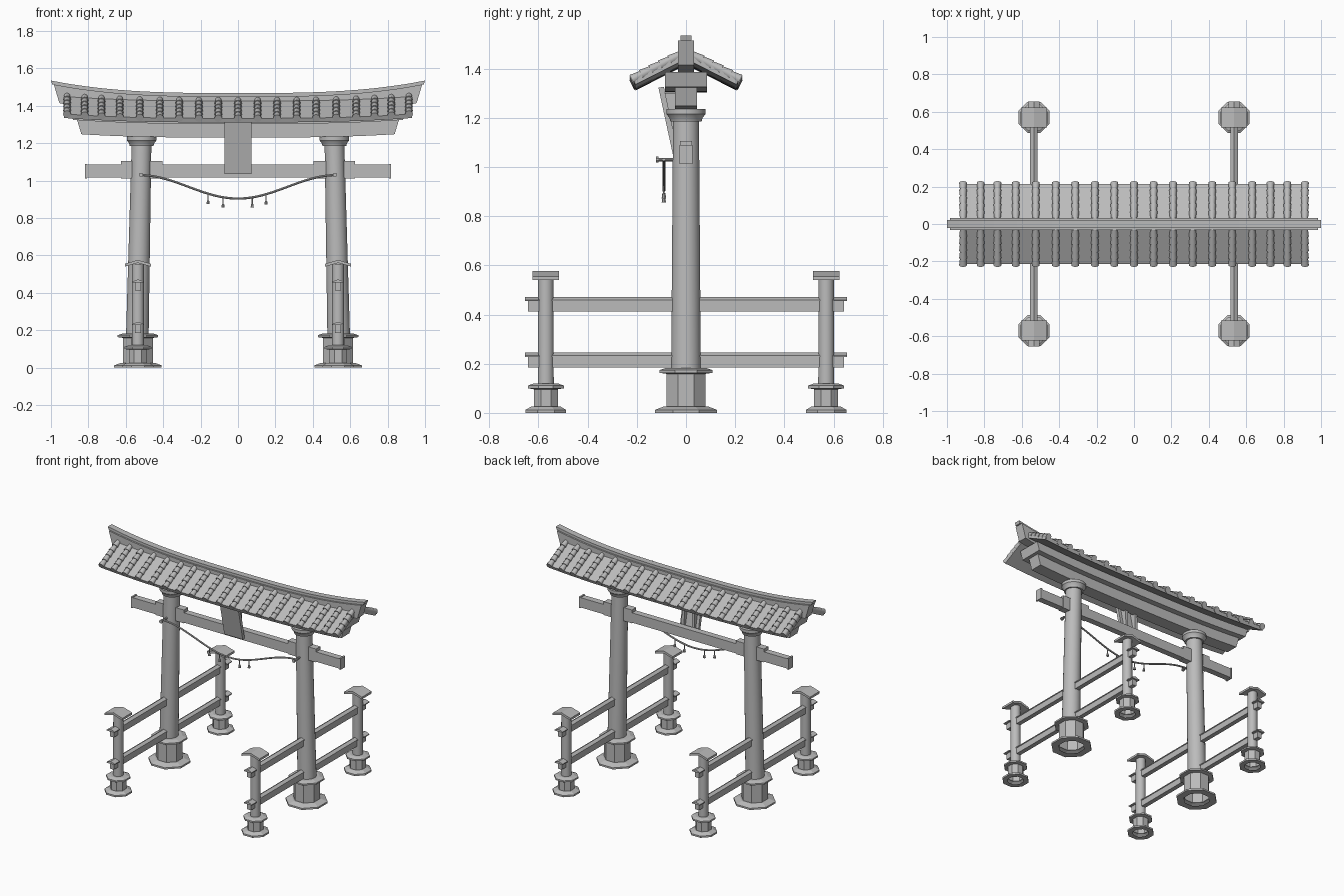
import bpy, bmesh, math
from mathutils import Vector, Matrix

cube = bpy.data.objects.get("Cube")
if cube:
    bpy.data.objects.remove(cube, do_unlink=True)

stone = bpy.data.materials.new("plain_grey")
stone.use_nodes = True
GREY = (0.5, 0.5, 0.5, 1)
stone.diffuse_color = GREY
stone.node_tree.nodes["Principled BSDF"].inputs["Base Color"].default_value = GREY


def finish(name, bm, smooth=False):
    bmesh.ops.recalc_face_normals(bm, faces=bm.faces)
    mesh = bpy.data.meshes.new(name)
    bm.to_mesh(mesh)
    bm.free()
    mesh.materials.append(stone)
    obj = bpy.data.objects.new(name, mesh)
    bpy.context.collection.objects.link(obj)
    if smooth:
        bpy.ops.object.select_all(action='DESELECT')
        obj.select_set(True)
        bpy.context.view_layer.objects.active = obj
        bpy.ops.object.shade_smooth_by_angle(angle=math.radians(35))
    return obj


def box(name, lo, hi):
    bm = bmesh.new()
    size, mid = Vector(hi) - Vector(lo), (Vector(hi) + Vector(lo)) / 2
    bmesh.ops.create_cube(bm, size=1, matrix=Matrix.Translation(mid) @ Matrix.Diagonal((*size, 1)))
    return finish(name, bm)


def loft(name, rings, caps=(True, True), smooth=False):
    """Bridge closed rings of points in order."""
    bm = bmesh.new()
    loops = [[bm.verts.new(p) for p in ring] for ring in rings]
    n = len(loops[0])
    for a, b in zip(loops, loops[1:]):
        for i in range(n):
            j = (i + 1) % n
            bm.faces.new((a[i], a[j], b[j], b[i]))
    for loop, cap in zip((loops[0], loops[-1]), caps):
        if cap:
            bm.faces.new(loop)
    return finish(name, bm, smooth)


def turned(name, profile, sides, x, y, caps=(True, True), lean=0, smooth=False):
    """Stack of polygons from (apothem, z) points; lean shifts x per unit of z."""
    k = 1 / math.cos(math.pi / sides) if sides == 8 else 1
    rings = []
    for r, z in profile:
        angles = [(i + 0.5) * math.tau / sides for i in range(sides)]
        rings.append([(x + lean * z + k * r * math.cos(a), y + k * r * math.sin(a), z) for a in angles])
    return loft(name, rings, caps, smooth)


def prism(name, outline, axis, start, end):
    """Extrude a 2D outline along x (outline y,z) or y (outline x,z)."""
    def place(p, t):
        return (t, p[0], p[1]) if axis == "x" else (p[0], t, p[1])
    return loft(name, [[place(p, t) for p in outline] for t in (start, end)])


def curved_beam(name, outline, length, rise, slant=0):
    """Long x beam whose ends sweep upward; slant leans the end faces out."""
    top = max(z for _, z in outline)
    rings = []
    for i in range(33):
        t = i / 16 - 1
        ring = []
        for y, z in outline:
            x = t * (length - slant * (top - z))
            ring.append((x, y, z + rise * abs(t) ** 3))
        rings.append(ring)
    return loft(name, rings)


def rect(w, z0, z1):
    return [(-w, z0), (w, z0), (w, z1), (-w, z1)]


def base(name, x, y, foot, drum, lip, top):
    """Hollow octagonal pedestal with foot and lip plates."""
    turned(name, [(drum, 0), (foot, 0), (foot, 0.012), (drum + 0.01, 0.026), (drum, 0.026),
                  (drum, top - 0.024), (lip, top - 0.02), (lip, top - 0.009),
                  (drum, top)], 8, x, y, caps=(False, True))


for side, sx in (("right", -1), ("left", 1)):
    # main pillar, leaning slightly inward
    base(side + "_pillar_base", sx * 0.535, 0, 0.127, 0.08, 0.108, 0.183)
    turned(side + "_pillar", [(0.061, 0.17), (0.053, 1.2)], 24, sx * 0.542, 0,
           lean=-sx * 0.022, smooth=True)
    turned(side + "_pillar_cap", [(0.064, 1.185), (0.068, 1.2), (0.08, 1.215), (0.08, 1.235)],
           24, sx * 0.515, 0, smooth=True)
    box(side + "_wedge", (sx * 0.515 - 0.11, -0.024, 1.012), (sx * 0.515 + 0.11, 0.024, 1.106))
    box(side + "_tie_beam_end", (sx * 0.812 - 0.006, -0.026, 1.012), (sx * 0.812 + 0.006, 0.026, 1.09))

    # fence posts with small gabled caps
    px = sx * 0.535
    for end, sy in (("front", -1), ("back", 1)):
        name = side + "_" + end
        py = sy * 0.57
        base(name + "_post_base", px, py, 0.083, 0.049, 0.073, 0.12)
        turned(name + "_post", [(0.033, 0.11), (0.032, 0.555)], 16, px, py, smooth=True)
        prism(name + "_post_cap", [(px - 0.07, 0.54), (px, 0.56), (px + 0.07, 0.54),
                                   (px + 0.07, 0.555), (px, 0.576), (px - 0.07, 0.555)],
              "y", py - 0.054, py + 0.054)

    # rails passing through the posts
    for level, z in (("lower", 0.185), ("upper", 0.412)):
        name = side + "_" + level
        box(name + "_rail", (px - 0.016, -0.642, z), (px + 0.016, 0.642, z + 0.045))
        for part, half, y0, y1 in (("cap", 0.02, -0.6, 0.6), ("front_end", 0.031, -0.655, -0.6),
                                   ("back_end", 0.031, 0.6, 0.655)):
            prism(name + "_rail_" + part,
                  [(px - half, z + 0.042), (px + half, z + 0.042), (px + half, z + 0.048),
                   (px, z + 0.06), (px - half, z + 0.048)], "y", y0, y1)

    # rope peg
    bm = bmesh.new()
    for r, depth, y in ((0.007, 0.075, -0.085), (0.012, 0.01, -0.117)):
        spot = Matrix.Translation((sx * 0.518, y, 1.03)) @ Matrix.Rotation(math.pi / 2, 4, 'X')
        bmesh.ops.create_cone(bm, cap_ends=True, segments=10, radius1=r, radius2=r, depth=depth, matrix=spot)
    finish(side + "_rope_peg", bm, True)

# horizontal beams
box("tie_beam", (-0.81, -0.022, 1.016), (0.81, 0.022, 1.085))
curved_beam("lower_lintel", rect(0.045, 1.23, 1.305), 0.86, 0.018, 0.3)
curved_beam("upper_lintel", rect(0.086, 1.303, 1.363), 0.9, 0.022, 0.3)

# roof slabs
TILT = math.atan2(0.11, 0.215)
RISE = 0.024
HALF = 0.93
gable = [(-0.215, 1.333), (0, 1.443), (0.215, 1.333), (0.205, 1.311), (0, 1.415), (-0.205, 1.311)]
curved_beam("roof", gable, HALF, RISE)

# ridge
curved_beam("ridge", rect(0.033, 1.35, 1.45), 0.985, 0.064, 0.3)
curved_beam("ridge_cap", rect(0.022, 1.448, 1.468), 1.0, 0.067, 0.3)

# barrel tile rows of overlapping segments
half_row = [0.105, 0.209, 0.314, 0.418, 0.525, 0.632, 0.73, 0.82, 0.914]
bm = bmesh.new()
SEGMENTS = 5
STEP = 0.216 / SEGMENTS
for x in [-v for v in half_row] + [0] + half_row:
    lift = RISE * (abs(x) / HALF) ** 3
    for s in (-1, 1):
        down = Vector((0, s * math.cos(TILT), -math.sin(TILT)))
        turn = Vector((0, 0, 1)).rotation_difference(down).to_matrix().to_4x4()
        for i in range(SEGMENTS):
            spot = Vector((x, 0, 1.445 + lift)) + down * (0.03 + STEP * (i + 0.5))
            bmesh.ops.create_cone(bm, cap_ends=True, segments=12, radius1=0.016, radius2=0.021,
                                  depth=STEP * 1.05, matrix=Matrix.Translation(spot) @ turn)
finish("roof_tiles", bm, True)

# tilted centre plaque with side brackets
prism("plaque", [(-0.05, 1.035), (-0.112, 1.322), (-0.09, 1.326), (-0.028, 1.035)], "x", -0.072, 0.072)
for side, sx in (("right", -1), ("left", 1)):
    prism(side + "_plaque_bracket", [(-0.03, 1.04), (-0.085, 1.3), (-0.03, 1.3), (-0.02, 1.04)],
          "x", sx * 0.03, sx * 0.05)

# hanging rope and tassels
ROPE_Y = -0.09


def rope_z(x):
    return 0.904 + 0.063 * (1 - math.cos(math.pi * x / 0.53))


rings = []
for i in range(41):
    x = -0.53 + 1.06 * i / 40
    slope = math.atan(0.063 * math.pi / 0.53 * math.sin(math.pi * x / 0.53))
    ring = []
    for j in range(8):
        a = j * math.tau / 8
        u, v = 0.006 * math.cos(a), 0.006 * math.sin(a)
        ring.append((x - v * math.sin(slope), ROPE_Y + u, rope_z(x) + v * math.cos(slope)))
    rings.append(ring)
loft("rope", rings, smooth=True)
for n, x in enumerate((-0.16, -0.08, 0.076, 0.15)):
    z = rope_z(x)
    turned("tassel_%d" % (n + 1), [(0.003, z), (0.003, z - 0.035), (0.006, z - 0.037), (0.009, z - 0.055)],
           8, x, ROPE_Y)
